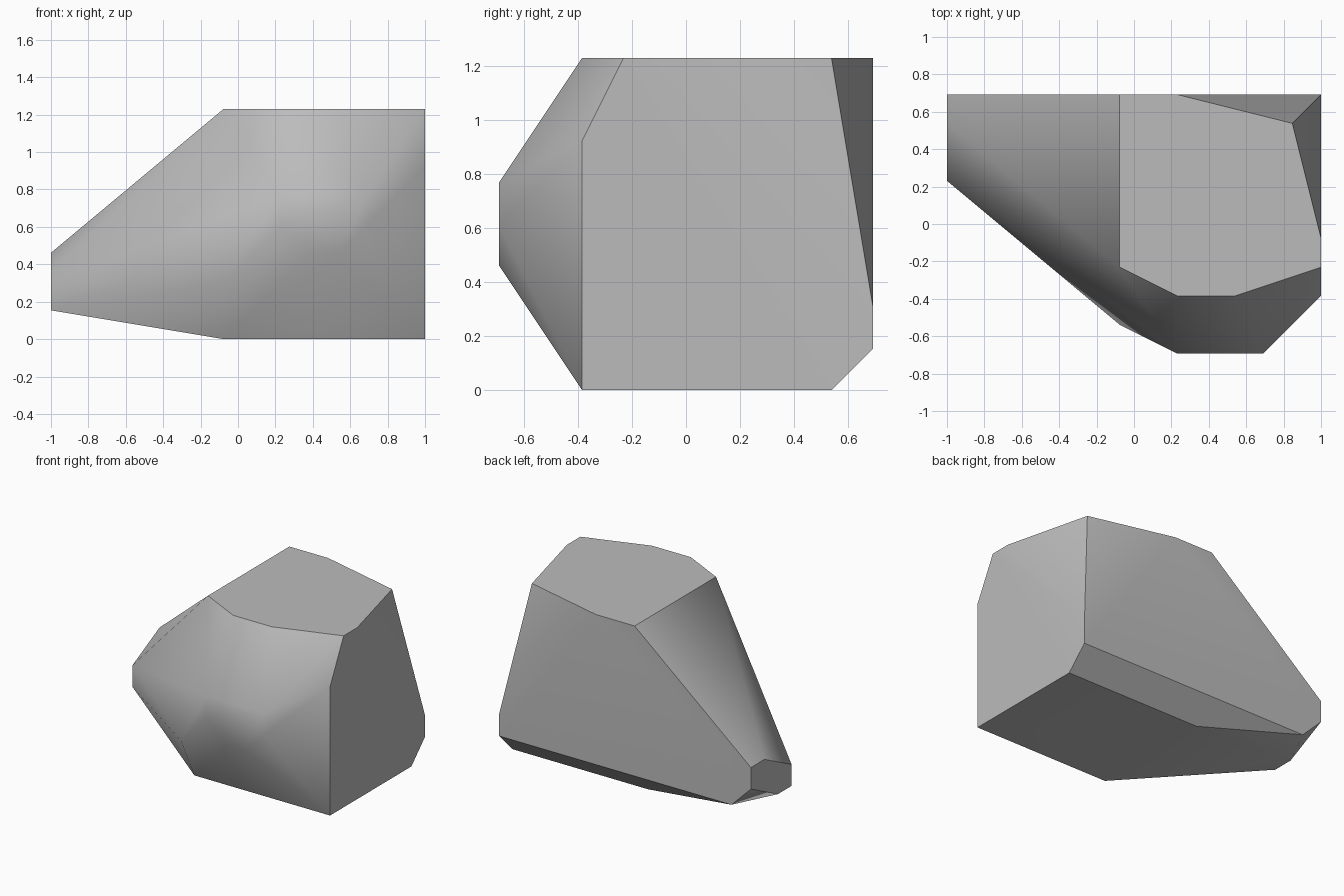
import bpy
import bmesh
import math
from mathutils import Vector

cube = bpy.data.objects.get("Cube")
if cube:
    bpy.data.objects.remove(cube, do_unlink=True)

# The boulder is laid out on a whole-number grid, 13 cells long
CELL = 2 / 13
LENGTH, DEPTH, HEIGHT = 13, 9, 8


def place(x, y, z):
    """Turn grid coordinates into centred model coordinates."""
    return Vector((x - LENGTH / 2, y - DEPTH / 2, z)) * CELL


# Outlines of the main flat facets
top_outline = [(6, 9), (6, 3), (8, 2), (10, 2), (13, 3), (13, 4), (12, 8), (8, 9)]
base_outline = [(6, 2), (13, 2), (13, 8), (6, 8)]
front_outline = [(8, 5), (11, 5), (11, 4), (10, 3), (9, 3), (8, 4)]
tip_outline = [(9, 3), (9, 2), (8, 3), (6, 2), (6, 1), (7, 1)]

corners = [place(x, y, HEIGHT) for x, y in top_outline]
corners += [place(x, y, 0) for x, y in base_outline]
corners += [place(x, 0, z) for x, z in front_outline]
corners += [place(0, y, z) for y, z in tip_outline]

# Single corners: front bulge, side shoulder, back chamfer
corners += [place(*p) for p in [(6, 1, 2), (13, 2, 6), (13, 9, 2), (13, 9, 1), (1, 9, 1)]]

# Wrap the corners in a convex shell and join flat triangles
bm = bmesh.new()
for corner in corners:
    bm.verts.new(corner)
hull = bmesh.ops.convex_hull(bm, input=bm.verts[:])
loose = [v for v in bm.verts if not v.link_faces]
bmesh.ops.delete(bm, geom=loose, context="VERTS")
bmesh.ops.dissolve_limit(bm, angle_limit=math.radians(0.5),
                         verts=bm.verts[:], edges=bm.edges[:])
bmesh.ops.recalc_face_normals(bm, faces=bm.faces[:])
mesh = bpy.data.meshes.new("boulder")
bm.to_mesh(mesh)
bm.free()

# Stone colour
stone = bpy.data.materials.new("stone grey")
stone.use_nodes = True
grey = (0.5, 0.5, 0.5, 1)
stone.diffuse_color = grey
shader = next(n for n in stone.node_tree.nodes if n.type == "BSDF_PRINCIPLED")
shader.inputs["Base Color"].default_value = grey
mesh.materials.append(stone)

boulder = bpy.data.objects.new("boulder", mesh)
bpy.context.collection.objects.link(boulder)

# Soft shading over gentle bends, crisp facet edges
bpy.ops.object.select_all(action="DESELECT")
boulder.select_set(True)
bpy.context.view_layer.objects.active = boulder
bpy.ops.object.shade_smooth_by_angle(angle=math.radians(37))
